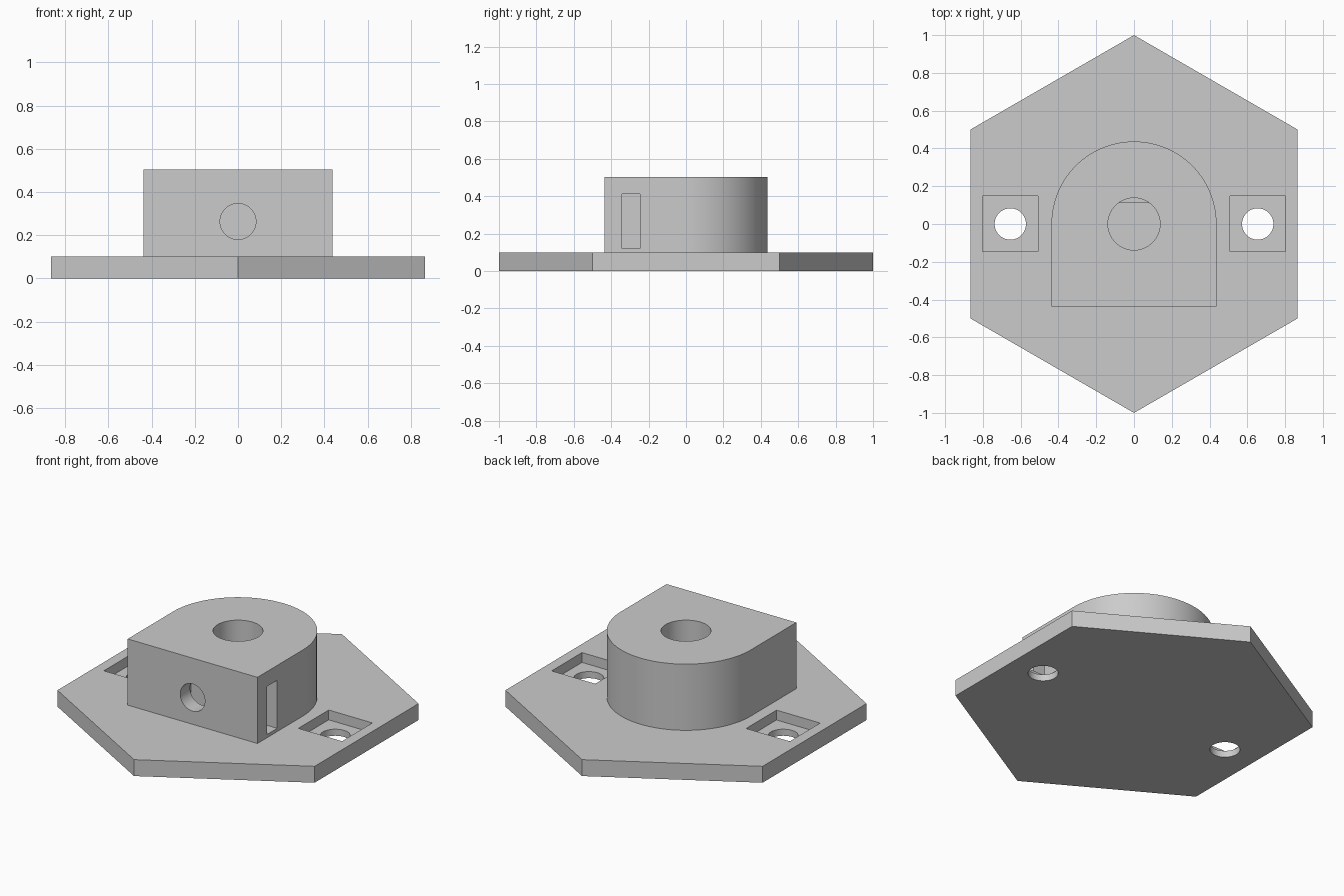
import bpy, bmesh, math
from mathutils import Vector

if "Cube" in bpy.data.objects:
    bpy.data.objects.remove(bpy.data.objects["Cube"])

grey = bpy.data.materials.new("plain_grey")
grey.diffuse_color = (0.6, 0.6, 0.6, 1)
grey.use_nodes = True
grey.node_tree.nodes["Principled BSDF"].inputs["Base Color"].default_value = grey.diffuse_color


def prism(name, pts, z0, z1):
    """Extrude a flat outline from z0 up to z1."""
    bm = bmesh.new()
    face = bm.faces.new([bm.verts.new((x, y, z0)) for x, y in pts])
    top = bmesh.ops.extrude_face_region(bm, geom=[face])["geom"]
    bmesh.ops.translate(bm, vec=(0, 0, z1 - z0),
                        verts=[v for v in top if isinstance(v, bmesh.types.BMVert)])
    bmesh.ops.recalc_face_normals(bm, faces=bm.faces)
    mesh = bpy.data.meshes.new(name)
    bm.to_mesh(mesh)
    bm.free()
    mesh.materials.append(grey)
    ob = bpy.data.objects.new(name, mesh)
    bpy.context.collection.objects.link(ob)
    return ob


def arc(cx, cy, r, n, a0=0.0, sweep=2 * math.pi, closed=False):
    steps = n if closed else n - 1
    return [(cx + r * math.cos(a0 + sweep * i / steps),
             cy + r * math.sin(a0 + sweep * i / steps)) for i in range(n)]


def rect(x0, x1, y0, y1):
    return [(x0, y0), (x1, y0), (x1, y1), (x0, y1)]


def activate(ob):
    bpy.ops.object.select_all(action='DESELECT')
    ob.select_set(True)
    bpy.context.view_layer.objects.active = ob


def cut(target, cutter):
    """Subtract the cutter, then remove it."""
    cutter.hide_render = True
    mod = target.modifiers.new("cut", 'BOOLEAN')
    mod.operation, mod.solver, mod.object = 'DIFFERENCE', 'EXACT', cutter
    activate(target)
    bpy.ops.object.modifier_apply(modifier=mod.name)
    bpy.data.objects.remove(cutter)


# Hexagonal base plate with a square nut pocket and a screw hole on each side
base = prism("base_plate", arc(0, 0, 1.0, 6, math.pi / 2, closed=True), 0, 0.1)
for s in (-1, 1):
    cut(base, prism("pocket_cutter", rect(s * 0.655 - 0.147, s * 0.655 + 0.147,
                                          -0.145, 0.147), 0.04, 0.2))
    cut(base, prism("hole_cutter", arc(s * 0.655, 0, 0.083, 48, closed=True), -0.1, 0.2))

# Hub: straight front, round back
R = 0.437
hub = prism("hub", [(-R, -R), (R, -R)] + arc(0, 0, R, 49, 0, math.pi), 0.1, 0.503)

# Shaft bore from the top
cut(hub, prism("bore_cutter", arc(0, 0, 0.138, 64, closed=True), 0.05, 0.6))

# Nut slot from the right side
cut(hub, prism("slot_cutter", rect(-0.145, 0.6, -0.343, -0.247), 0.12, 0.412))

# Set screw hole from the front into the bore
screw = prism("screw_cutter", arc(0, 0, 0.083, 48, closed=True), 0, 0.6)
screw.rotation_euler = (math.pi / 2, 0, 0)
screw.location = (0, 0, 0.263)
bpy.context.view_layer.update()
cut(hub, screw)

# Flat on the back of the bore for a D-shaped shaft
prism("shaft_flat", rect(-0.09, 0.09, 0.11, 0.16), 0.1, 0.36)

for ob in (base, hub):
    activate(ob)
    bpy.ops.object.shade_smooth_by_angle(angle=math.radians(30))
